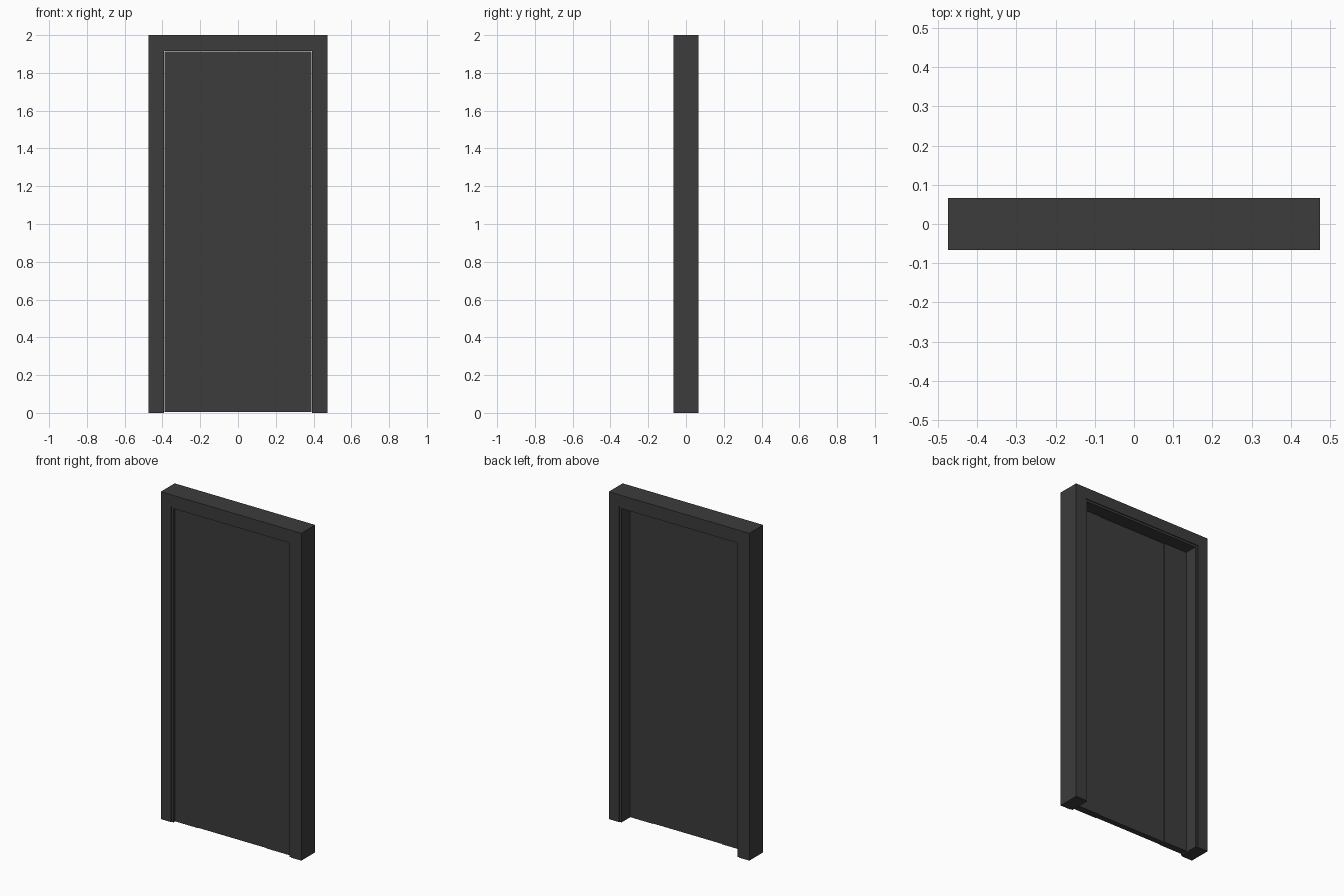
import bpy, bmesh

if "Cube" in bpy.data.objects:
    bpy.data.objects.remove(bpy.data.objects["Cube"])

dark = bpy.data.materials.new("dark_grey")
dark.diffuse_color = (0.045, 0.045, 0.045, 1)
dark.use_nodes = True
dark.node_tree.nodes["Principled BSDF"].inputs["Base Color"].default_value = dark.diffuse_color


def extrude(name, outline, vector):
    """Solid made by sweeping a flat outline along a vector."""
    bm = bmesh.new()
    face = bm.faces.new([bm.verts.new(p) for p in outline])
    swept = bmesh.ops.extrude_face_region(bm, geom=[face])["geom"]
    verts = [g for g in swept if isinstance(g, bmesh.types.BMVert)]
    bmesh.ops.translate(bm, verts=verts, vec=vector)
    bmesh.ops.recalc_face_normals(bm, faces=bm.faces)
    mesh = bpy.data.meshes.new(name)
    bm.to_mesh(mesh)
    bm.free()
    mesh.materials.append(dark)
    obj = bpy.data.objects.new(name, mesh)
    bpy.context.collection.objects.link(obj)
    return obj


def arch(name, xo, zo, xi, zi, half_depth):
    """Square three-sided frame open at the floor."""
    pts = [(-xo, 0), (-xo, zo), (xo, zo), (xo, 0),
           (xi, 0), (xi, zi), (-xi, zi), (-xi, 0)]
    return extrude(name, [(x, -half_depth, z) for x, z in pts],
                   (0, 2 * half_depth, 0))


# Outer frame and the slightly set-back lining inside it
arch("door_frame", 0.475, 2.0, 0.405, 1.93, 0.067)
arch("frame_lining", 0.405, 1.93, 0.392, 1.917, 0.062)

# Door leaf near the front, its centre panel slightly sunk on both faces
front, back, sink = -0.055, -0.013, 0.004
w, p, bottom, top = 0.389, 0.23, 0.005, 1.914
plan = [(-w, front), (-p, front), (-p, front + sink), (p, front + sink),
        (p, front), (w, front), (w, back), (p, back), (p, back - sink),
        (-p, back - sink), (-p, back), (-w, back)]
extrude("door_leaf", [(x, y, bottom) for x, y in plan], (0, 0, top - bottom))
